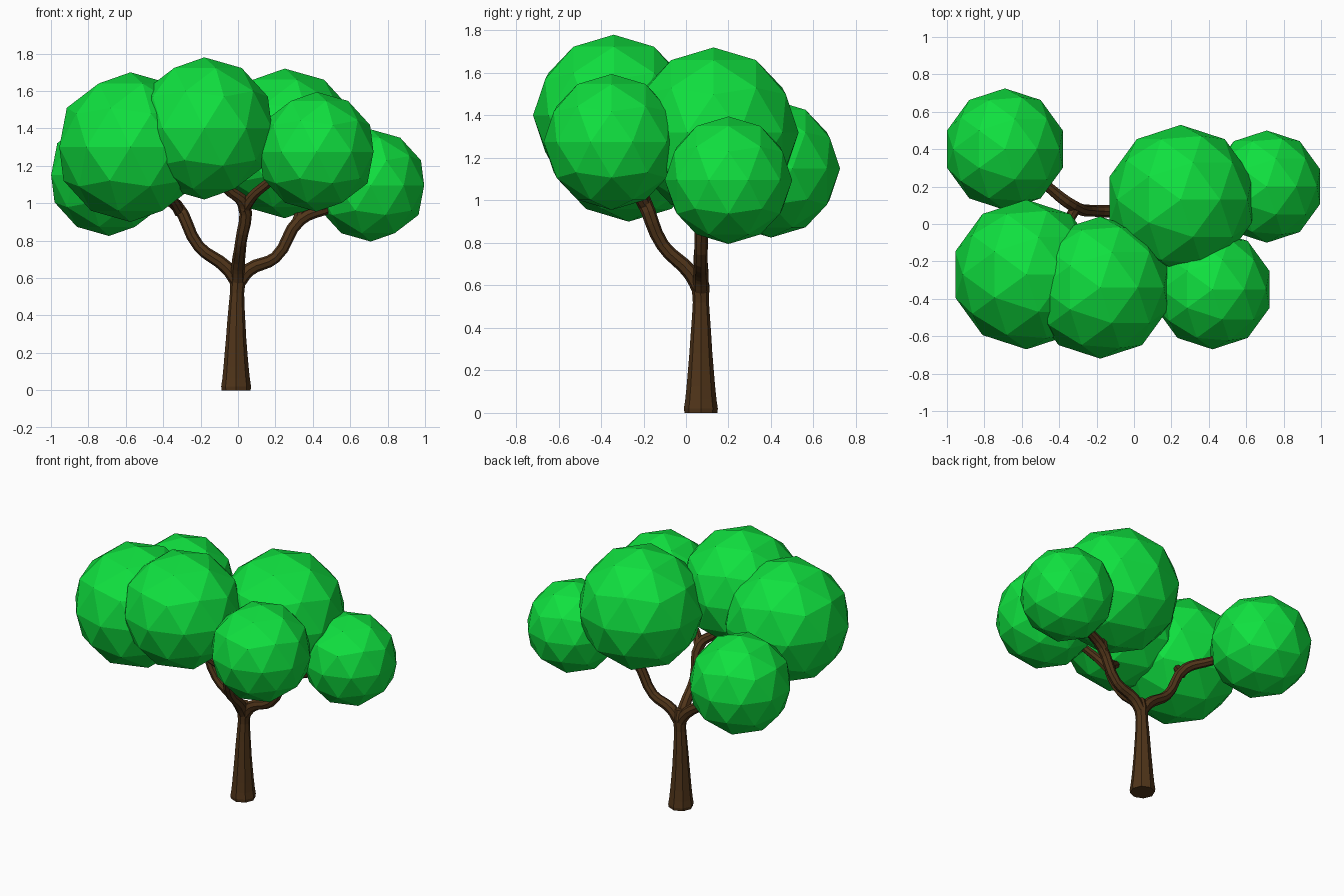
import bpy

if "Cube" in bpy.data.objects:
    bpy.data.objects.remove(bpy.data.objects["Cube"])


def material(name, rgb):
    m = bpy.data.materials.new(name)
    m.diffuse_color = (*rgb, 1)
    m.use_nodes = True
    m.node_tree.nodes["Principled BSDF"].inputs["Base Color"].default_value = m.diffuse_color
    return m


bark = material("bark", (0.08, 0.035, 0.01))
green = material("leaf_green", (0.005, 0.75, 0.05))


def limb(name, pts):
    """Eight-sided tapering tube through (x, y, z, radius) points."""
    cu = bpy.data.curves.new(name, 'CURVE')
    cu.dimensions = '3D'
    cu.bevel_depth = 1.0
    cu.bevel_resolution = 2
    cu.resolution_u = 4
    cu.use_fill_caps = True
    sp = cu.splines.new('BEZIER')
    sp.use_smooth = False
    sp.bezier_points.add(len(pts) - 1)
    for bp, (x, y, z, r) in zip(sp.bezier_points, pts):
        bp.co = (x, y, z)
        bp.radius = r
        bp.handle_left_type = bp.handle_right_type = 'AUTO'
    cu.materials.append(bark)
    ob = bpy.data.objects.new(name, cu)
    bpy.context.collection.objects.link(ob)
    bpy.ops.object.select_all(action='DESELECT')
    ob.select_set(True)
    bpy.context.view_layer.objects.active = ob
    bpy.ops.object.convert(target='MESH')


# Trunk with flared foot
limb("trunk", [(-.01, .07, 0, .077), (-.01, .07, .02, .08), (-.01, .07, .28, .054),
               (-.005, .07, .52, .038), (0, .068, .6, .042), (0, .065, .66, .03)])

# Three main branches, each forking into two leaf clumps
limb("right_branch", [(0, .07, .57, .036), (.06, .07, .645, .036), (.2, .07, .71, .031),
                      (.33, .08, .91, .033), (.5, .12, .98, .028), (.68, .19, 1.08, .022)])
limb("right_twig", [(.31, .08, .88, .03), (.33, .09, .97, .028), (.26, .13, 1.2, .022)])
limb("left_branch", [(0, .07, .57, .036), (-.06, .07, .655, .036), (-.21, .07, .77, .031),
                     (-.33, .1, .99, .033), (-.46, .2, 1.05, .028), (-.63, .36, 1.13, .022)])
limb("left_twig", [(-.31, .09, .95, .03), (-.35, .02, 1.02, .028), (-.5, -.2, 1.2, .022)])
limb("front_branch", [(0, .07, .57, .036), (0, .02, .66, .036), (.015, -.11, .79, .031),
                      (.03, -.2, 1.0, .035), (-.06, -.25, 1.08, .028), (-.16, -.33, 1.25, .022)])
limb("front_twig", [(.03, -.19, .97, .032), (.1, -.24, 1.06, .028), (.35, -.33, 1.22, .022)])

# Leaf clumps: x, y, z, radius
clumps = [(-.69, .40, 1.15, .325), (-.575, -.27, 1.30, .40), (-.18, -.34, 1.40, .38),
          (.25, .13, 1.32, .40), (.42, -.35, 1.275, .32), (.71, .20, 1.095, .30)]
for i, (x, y, z, r) in enumerate(clumps):
    bpy.ops.mesh.primitive_ico_sphere_add(subdivisions=2, radius=r, location=(x, y, z))
    ob = bpy.context.object
    ob.name = f"leaf_clump_{i + 1}"
    ob.data.materials.append(green)
